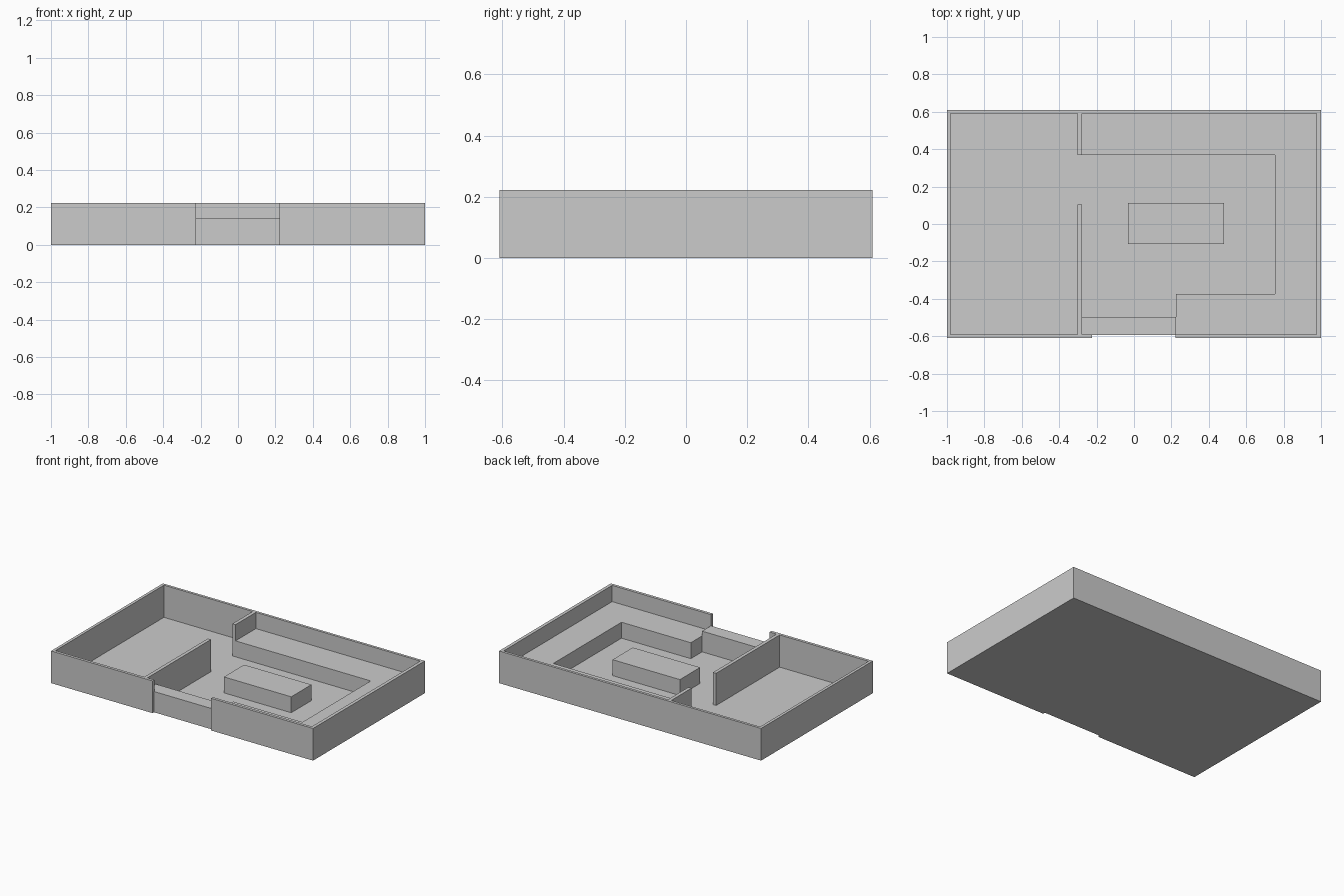
import bpy, bmesh

if "Cube" in bpy.data.objects:
    bpy.data.objects.remove(bpy.data.objects["Cube"])

WALL_H = 0.222      # wall height
COUNTER_H = 0.11    # counter and island height


def prism(name, outline, height):
    """Extrude a floor-plan outline upward; height 0 leaves a flat sheet."""
    bm = bmesh.new()
    base = bm.faces.new([bm.verts.new((x, y, 0)) for x, y in outline])
    if height:
        top = bmesh.ops.extrude_face_region(bm, geom=[base], use_keep_orig=True)
        verts = [v for v in top["geom"] if isinstance(v, bmesh.types.BMVert)]
        bmesh.ops.translate(bm, verts=verts, vec=(0, 0, height))
        bmesh.ops.recalc_face_normals(bm, faces=bm.faces)
    else:
        base.normal_update()
        if base.normal.z < 0:
            base.normal_flip()
    mesh = bpy.data.meshes.new(name)
    bm.to_mesh(mesh)
    bm.free()
    obj = bpy.data.objects.new(name, mesh)
    bpy.context.collection.objects.link(obj)
    return obj


def box(name, x0, x1, y0, y1, height):
    return prism(name, [(x0, y0), (x1, y0), (x1, y1), (x0, y1)], height)


# Floor, notched at the front opening
prism("floor", [(-1, -0.61), (-0.225, -0.61), (-0.225, -0.594), (0.222, -0.594),
                (0.222, -0.61), (1, -0.61), (1, 0.61), (-1, 0.61)], 0)

# Outer wall, one C-shaped run with a gap at the front
prism("outer_wall", [(-0.225, -0.61), (-1, -0.61), (-1, 0.61), (1, 0.61),
                     (1, -0.61), (0.222, -0.61), (0.222, -0.59), (0.977, -0.59),
                     (0.977, 0.592), (-0.98, 0.592), (-0.98, -0.59),
                     (-0.225, -0.59)], WALL_H)

# Partition either side of the doorway
box("partition_back", -0.302, -0.278, 0.37, 0.592, WALL_H)
box("partition_front", -0.302, -0.278, -0.59, 0.103, WALL_H)

# U-shaped counter along the back, right and front walls
prism("counter", [(-0.278, 0.592), (-0.278, 0.37), (0.754, 0.37), (0.754, -0.374),
                  (0.225, -0.374), (0.225, -0.59), (0.977, -0.59),
                  (0.977, 0.592)], COUNTER_H)

# Taller serving ledge that fills the front opening
prism("serving_ledge", [(-0.278, -0.497), (-0.278, -0.59), (-0.225, -0.59),
                        (-0.225, -0.594), (0.222, -0.594), (0.222, -0.59),
                        (0.225, -0.59), (0.225, -0.497)], 0.143)

# Free-standing island
box("island", -0.032, 0.482, -0.108, 0.112, COUNTER_H)
